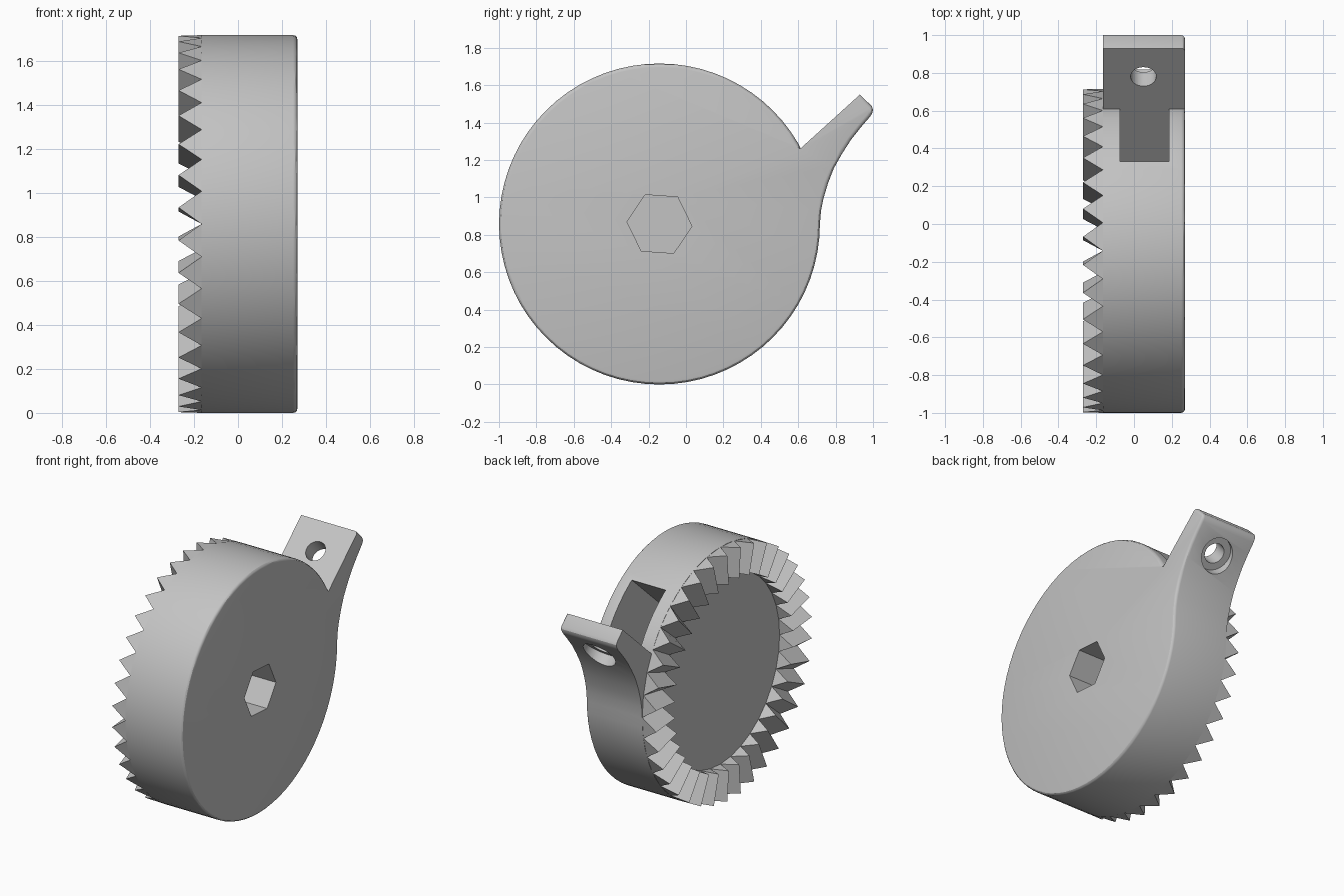
import bpy, bmesh
from math import cos, sin, radians, pi
from mathutils import Vector, Matrix

cube = bpy.data.objects.get("Cube")
if cube:
    bpy.data.objects.remove(cube)

RADIUS, CY, CZ = 0.858, -0.142, 0.858     # disc radius and axis position
BACK, FRONT, TIP = -0.165, 0.27, -0.27    # disc faces and tooth tips along x
TEETH = 36

grey = bpy.data.materials.new("plain_grey")
grey.use_nodes = True
grey.diffuse_color = (0.55, 0.55, 0.55, 1)
grey.node_tree.nodes["Principled BSDF"].inputs["Base Color"].default_value = (0.55, 0.55, 0.55, 1)


def polar(r, deg):
    return CY + r * cos(radians(deg)), CZ + r * sin(radians(deg))


def make(name, bm):
    bmesh.ops.recalc_face_normals(bm, faces=bm.faces)
    mesh = bpy.data.meshes.new(name)
    bm.to_mesh(mesh)
    bm.free()
    mesh.materials.append(grey)
    ob = bpy.data.objects.new(name, mesh)
    bpy.context.collection.objects.link(ob)
    return ob


def cut(target, bm):
    """Subtract a temporary solid from the target."""
    cutter = make("cutter", bm)
    cutter.hide_render = True
    mod = target.modifiers.new("cut", 'BOOLEAN')
    mod.operation, mod.solver, mod.object = 'DIFFERENCE', 'EXACT', cutter
    bpy.context.view_layer.objects.active = target
    bpy.ops.object.modifier_apply(modifier=mod.name)
    bpy.data.objects.remove(cutter)


def rod(start, end, r, sides, spin=0.0):
    """Prism with the given number of sides between two points."""
    start, end = Vector(start), Vector(end)
    axis = end - start
    bm = bmesh.new()
    bmesh.ops.create_cone(bm, cap_ends=True, segments=sides, radius1=r, radius2=r, depth=axis.length)
    turn = axis.to_track_quat('Z', 'Y').to_matrix().to_4x4()
    bm.transform(Matrix.Translation((start + end) / 2) @ turn @ Matrix.Rotation(spin, 4, 'Z'))
    return bm


# Disc and lever outline, extruded along the axle
root = Vector((0.61, 1.26))
lever_end = Vector((0.93, 1.55))
outline = [polar(RADIUS, a) for a in range(30, 361, 5)]
outline += [(0.722, 0.93), (0.735, 0.995), (0.759, 1.075), (0.79, 1.155), (0.835, 1.235),
            (0.882, 1.308), (0.935, 1.375), (0.985, 1.433), (0.997, 1.453), (1.0, 1.47), (0.993, 1.488),
            tuple(lever_end), tuple(root)]
bm = bmesh.new()
face = bm.faces.new([bm.verts.new((BACK, y, z)) for y, z in outline])
side = bmesh.ops.extrude_face_region(bm, geom=[face])
top_verts = [v for v in side["geom"] if isinstance(v, bmesh.types.BMVert)]
bmesh.ops.translate(bm, verts=top_verts, vec=(FRONT - BACK, 0, 0))

# Rounded front rim, leaving the flat of the lever sharp
along = (lever_end - root).normalized()


def on_flat(v):
    offset = Vector((v.co.y, v.co.z)) - root
    return abs(offset.x * along.y - offset.y * along.x) < 0.001 and offset.dot(along) > -0.001


rim = [e for e in bm.edges if all(v.co.x > FRONT - 0.001 for v in e.verts)
       and not all(on_flat(v) for v in e.verts)]
bmesh.ops.bevel(bm, geom=rim, offset=0.02, segments=3, profile=0.5, affect='EDGES')
body = make("disc_with_lever", bm)

# Axle hole and hexagonal nut pocket
cut(body, rod((-0.5, CY, CZ), (0.5, CY, CZ), 0.105, 48))
cut(body, rod((0.0, CY, CZ), (0.5, CY, CZ), 0.174, 6, radians(26)))

# Screw hole through the lever with a counterbore underneath
up = Vector((0, -along.y, along.x))
screw = Vector((0.05, 0.78, 1.414))
cut(body, rod(screw + up * 0.2, screw - up * 0.5, 0.068, 32))
cut(body, rod(screw - up * 0.11, screw - up * 0.4, 0.115, 32))

# Radial slot running from the lever root into the disc
run = Vector((0, along.x, along.y))
bm = bmesh.new()
corners = []
for x in (-0.075, 0.185):
    for d, h in ((-0.58, 0), (0.2, 0), (0.2, 0.42), (-0.58, 0.42)):
        corners.append(bm.verts.new(Vector((x, root.x, root.y)) + run * d + up * h))
bmesh.ops.convex_hull(bm, input=corners)
bmesh.ops.dissolve_limit(bm, angle_limit=0.01, verts=bm.verts, edges=bm.edges)
cut(body, bm)

# Ring of radial teeth on the back face
bm = bmesh.new()
step = 360 / TEETH
for i in range(TEETH):
    a = i * step
    rows = []
    for r in (0.65, RADIUS):
        rows.append([bm.verts.new((x, *polar(r, a + t * step)))
                     for x, t in ((BACK, 0), (TIP, 0.5), (BACK, 1))])
    inner, outer = rows
    bm.faces.new(inner)
    bm.faces.new(outer)
    for j in range(3):
        k = (j + 1) % 3
        bm.faces.new((inner[j], inner[k], outer[k], outer[j]))
make("face_teeth", bm)

# Smooth curved walls, sharp corners
bpy.ops.object.select_all(action='DESELECT')
body.select_set(True)
bpy.context.view_layer.objects.active = body
bpy.ops.object.shade_smooth_by_angle(angle=radians(30))
